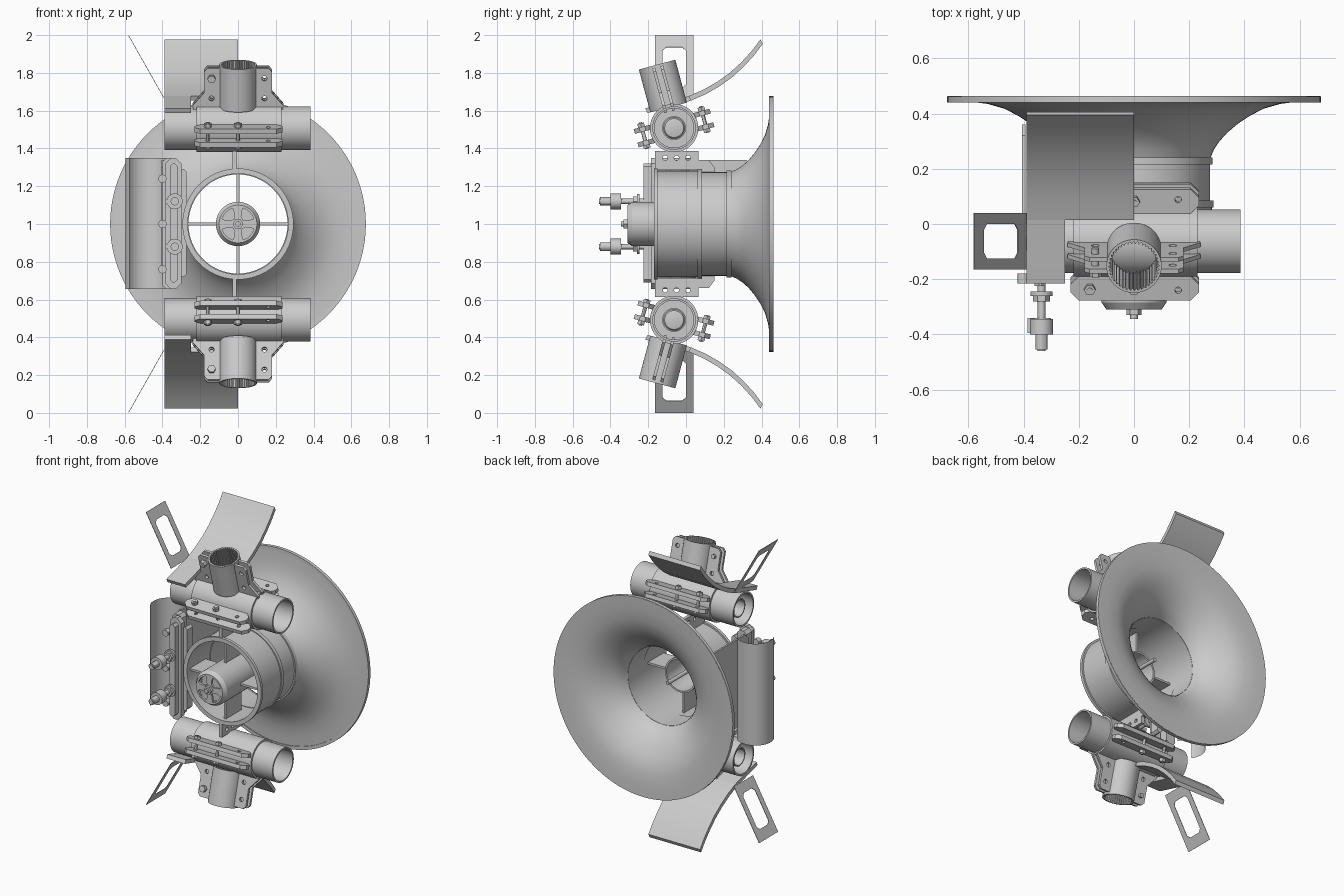
import bpy, bmesh, math
from mathutils import Matrix, Vector

if "Cube" in bpy.data.objects:
    bpy.data.objects.remove(bpy.data.objects["Cube"])

def frame(o=(0, 0, 0), u=(1, 0, 0), v=(0, 1, 0)):
    u, v = Vector(u).normalized(), Vector(v).normalized()
    m = Matrix((u, v, u.cross(v))).transposed().to_4x4()
    m.translation = Vector(o)
    return m

def add(name, me, m):
    me.transform(m)
    ob = bpy.data.objects.new(name, me)
    bpy.context.collection.objects.link(ob)
    return ob

def lathe(name, prof, m, seg=64, loop=True, a0=0, a1=360):
    """Revolve (radius, height) points round local z."""
    bm = bmesh.new()
    full = a1 - a0 == 360
    n = seg if full else seg + 1
    rings = []
    for i in range(n):
        a = math.radians(a0 + (a1 - a0) * i / seg)
        rings.append([bm.verts.new((r * math.cos(a), r * math.sin(a), h)) for r, h in prof])
    k = len(prof)
    for i in range(seg):
        p, q = rings[i], rings[(i + 1) % n]
        for j in range(k if loop else k - 1):
            bm.faces.new((p[j], q[j], q[(j + 1) % k], p[(j + 1) % k]))
    bmesh.ops.remove_doubles(bm, verts=bm.verts, dist=1e-5)
    bmesh.ops.recalc_face_normals(bm, faces=bm.faces)
    me = bpy.data.meshes.new(name)
    bm.to_mesh(me)
    return add(name, me, m)

def tube(name, r, ri, h0, h1, m, seg=64):
    return lathe(name, [(r, h0), (r, h1), (ri, h1), (ri, h0)], m, seg)

def rod(name, r, h0, h1, m, seg=24):
    return lathe(name, [(0, h0), (r, h0), (r, h1), (0, h1)], m, seg, False)

def plate(name, loops, t, m):
    """Flat plate of thickness t from an outline and hole loops."""
    cu = bpy.data.curves.new(name, 'CURVE')
    cu.dimensions, cu.fill_mode, cu.extrude = '2D', 'BOTH', t / 2
    for pts in loops:
        s = cu.splines.new('POLY')
        s.points.add(len(pts) - 1)
        for p, q in zip(s.points, pts):
            p.co = (q[0], q[1], 0, 1)
        s.use_cyclic_u = True
    tmp = bpy.data.objects.new(name + "_tmp", cu)
    bpy.context.collection.objects.link(tmp)
    dg = bpy.context.evaluated_depsgraph_get()
    me = bpy.data.meshes.new_from_object(tmp.evaluated_get(dg))
    bpy.data.objects.remove(tmp)
    return add(name, me, m)

def circle(x, y, r, n=16):
    return [(x + r * math.cos(2 * math.pi * i / n), y + r * math.sin(2 * math.pi * i / n)) for i in range(n)]

def rect(x0, x1, y0, y1, c=0.0):
    if c == 0:
        return [(x0, y0), (x1, y0), (x1, y1), (x0, y1)]
    return [(x0 + c, y0), (x1 - c, y0), (x1, y0 + c), (x1, y1 - c),
            (x1 - c, y1), (x0 + c, y1), (x0, y1 - c), (x0, y0 + c)]

def box(name, x0, x1, y0, y1, z0, z1, m=Matrix(), c=0.0):
    return plate(name, [rect(x0, x1, y0, y1, c)], z1 - z0, m @ Matrix.Translation((0, 0, (z0 + z1) / 2)))

# --- bell and duct, along +y through z = 1 ---
AX = frame((0, 0, 1), (1, 0, 0), (0, 0, -1))      # local z -> +y
flare = [(.275, .235), (.29, .27), (.31, .3), (.337, .33), (.375, .362), (.42, .392),
         (.47, .418), (.53, .435), (.6, .444), (.675, .447)]
inner = [(r - .012 * (i < 8), h + .016) for i, (r, h) in enumerate(flare)]
lathe("bell", flare + inner[::-1], AX, 96)
tube("bell_rim", .677, .655, .44, .462, AX, 96)
tube("duct_front", .282, .266, -.165, .075, AX, 80)
tube("duct_rear", .275, .262, .075, .25, AX, 80)
tube("duct_front_lip", .294, .266, -.17, -.15, AX, 80)
tube("duct_joint_ring", .288, .266, .06, .085, AX, 80)
tube("bell_neck_ring", .284, .262, .215, .24, AX, 80)

# --- hub, struts and shaft ---
lathe("hub", [(.117, .06), (.117, -.285), (.1, -.31), (.088, -.31), (.105, -.28), (.105, .06)], AX)
rod("hub_back_wall", .106, -.24, -.225, AX, 48)
petals = []
for k in range(4):
    a = math.pi / 2 * k + .3
    petals.append([(r * math.cos(a + b), r * math.sin(a + b)) for r, b in
                   ((.034, .25), (.06, .05), (.088, .0), (.093, .45), (.088, .95), (.066, 1.0), (.042, .85))])
plate("hub_face", [circle(0, 0, .1, 48)] + petals, .015, frame((0, -.303, 1), (1, 0, 0), (0, 0, 1)))
rod("hub_nut", .028, -.33, -.3, AX, 6)
rod("hub_bolt", .014, -.345, -.3, AX)
rod("shaft", .013, -.24, .2, AX)
for k in range(4):
    a = k * math.pi / 2
    box("strut", .11, .272, -.007, .007, -.14, .03, AX @ Matrix.Rotation(a, 4, 'Z'))

# --- upper unit: local x = x, z = tilted socket axis ---
before = set(bpy.data.objects)
U = frame((0, -.063, 1.508), (1, 0, 0), (0, .966, .259))
UX = U @ frame((0, 0, 0), (0, 1, 0), (0, 0, 1))   # local z -> +x
tube("cross_tube", .115, .104, -.39, .385, UX)
tube("tube_inner_sleeve", .063, .055, -.36, -.28, UX, 40)
lathe("tube_inner_cap", [(.105, -.29), (.063, -.29), (.05, -.27), (0, -.26)], UX, 40, False)
tube("clamp_sleeve", .128, .112, -.22, .23, UX)
for s in (-1, 1):
    y0, y1 = sorted((s * .118, s * .208))
    for z in (-.037, .037):
        holes = [circle(x, s * .17, .012) for x in (-.16, .16)]
        plate("clamp_flange", [rect(-.23, .235, y0, y1, .03)] + holes, .026,
              U @ Matrix.Translation((0, 0, z)))
    for x in (-.16, 0):
        B = U @ Matrix.Translation((x, s * .165, 0))
        rod("clamp_bolt", .01, -.07, .075, B, 12)
        rod("clamp_bolt_head", .021, .05, .07, B, 6)
        rod("clamp_nut", .021, -.066, -.05, B, 6)
# ribbed socket
rod_ring = [(.084 + .007 * (i % 4 < 2)) for i in range(160)]
teeth = [(r * math.cos(i * math.pi / 80), r * math.sin(i * math.pi / 80)) for i, r in enumerate(rod_ring)]
plate("ribbed_socket", [circle(0, 0, .1, 64), teeth], .235, U @ Matrix.Translation((0, 0, .23)))
XZ = U @ frame((0, 0, 0), (1, 0, 0), (0, 0, 1))
for s in (-1, 1):
    ear = [(.095, .09), (.235, .09), (.24, .13), (.18, .2), (.18, .315), (.162, .335), (.095, .335)]
    ear = [(s * x, z) for x, z in ear]
    holes = [circle(s * .14, z, .014) for z in (.17, .28)]
    for y in (-.022, .022):
        plate("socket_ear", [ear] + holes, .016, XZ @ Matrix.Translation((0, 0, y)))
rod("ear_bolt", .014, -.05, .05, XZ @ Matrix.Translation((-.14, .28, 0)), 12)
rod("ear_bolt_head", .022, .03, .055, XZ @ Matrix.Translation((-.14, .28, 0)), 6)
# curved deflector, narrower over the cross tube
YZ = frame((0, 0, 0), (0, 1, 0), (0, 0, 1))       # local z -> +x
curve = [(.4, 1.965), (.355, 1.905), (.3, 1.845), (.24, 1.79), (.17, 1.74), (.1, 1.7), (.02, 1.665)]
def ribbon(pts, t=.012):
    return [(y - t * .5, z + t) for y, z in pts] + [(y + t * .5, z - t) for y, z in pts[::-1]]
plate("deflector", [ribbon(curve)], .39, YZ @ Matrix.Translation((0, 0, -.195)))
plate("deflector_tail", [ribbon([(.02, 1.665), (-.06, 1.642), (-.14, 1.62), (-.21, 1.6)])], .14,
      YZ @ Matrix.Translation((0, 0, -.32)))
# thin slanted window frame
L = math.hypot(.19, .335)
plate("window_frame", [rect(-.165, .04, 0, L), rect(-.125, .0, L * .17, L * .81, .02)], .003,
      frame((-.39, 0, 1.664), (0, 1, 0), (-.19, 0, .335)))
# bracket between duct and cross tube
plate("mount_bracket", [rect(-.165, .065, 1.285, 1.387)] + [circle(y, 1.35, .013) for y in (-.11, -.05, .01)],
      .022, YZ @ Matrix.Translation((0, 0, -.018)))
plate("bracket_foot", [[(.06, 1.27), (.15, 1.27), (.15, 1.3), (.12, 1.34), (.06, 1.34)]], .02,
      YZ @ Matrix.Translation((0, 0, -.018)))

# --- lower unit: mirror the upper one about z = 1 ---
flip = Matrix.Translation((0, 0, 2)) @ Matrix.Diagonal((1, 1, -1, 1))
for ob in [o for o in bpy.data.objects if o not in before]:
    me = ob.data.copy()
    me.transform(flip)
    me.flip_normals()
    bpy.context.collection.objects.link(bpy.data.objects.new("lower_" + ob.name, me))

# --- left unit ---
lathe("side_shell", [(.115, .655), (.115, 1.35)], frame((-.48, -.063, 0)), 40, False, 20, 215)
XZF = frame((0, 0, 0), (1, 0, 0), (0, 0, 1))      # local z -> -y
box("side_clamp_back", -.4, -.33, .655, 1.35, .08, .14, XZF, .02)
box("side_clamp_front", -.385, -.3, .655, 1.35, .15, .185, XZF, .03)
box("side_clamp_rail", -.36, -.32, .69, 1.32, .185, .225, XZF, .015)
box("side_clamp_edge", -.31, -.272, .72, 1.29, .1, .16, XZF, .015)
for z in (.76, 1.0, 1.24):
    rod("side_clamp_screw", .022, .18, .215, XZF @ Matrix.Translation((-.4, z, 0)), 12)
box("side_panel", -.1, .36, .74, 1.34, -.405, -.393, YZ, .04)
box("side_bracket", -.39, -.27, .95, 1.05, -.03, .12, XZF)
# adjusting knobs
for z in (.88, 1.12):
    K = XZF @ Matrix.Translation((-.335, z, 0))
    rod("knob_stem", .014, .2, .46, K, 16)
    rod("knob_washer", .04, .245, .26, K, 24)
    rod("knob_nut", .03, .26, .28, K, 6)
    tube("knob_collar", .042, .014, .345, .4, K, 24)
    rod("knob_tip", .022, .4, .455, K, 12)
    box("knob_wing", -.05, .035, -.012, .012, .34, .395, K)

# smooth round surfaces, keep hard edges
for ob in bpy.data.objects:
    ob.select_set(True)
    bpy.context.view_layer.objects.active = ob
bpy.ops.object.shade_smooth_by_angle(angle=math.radians(30))
